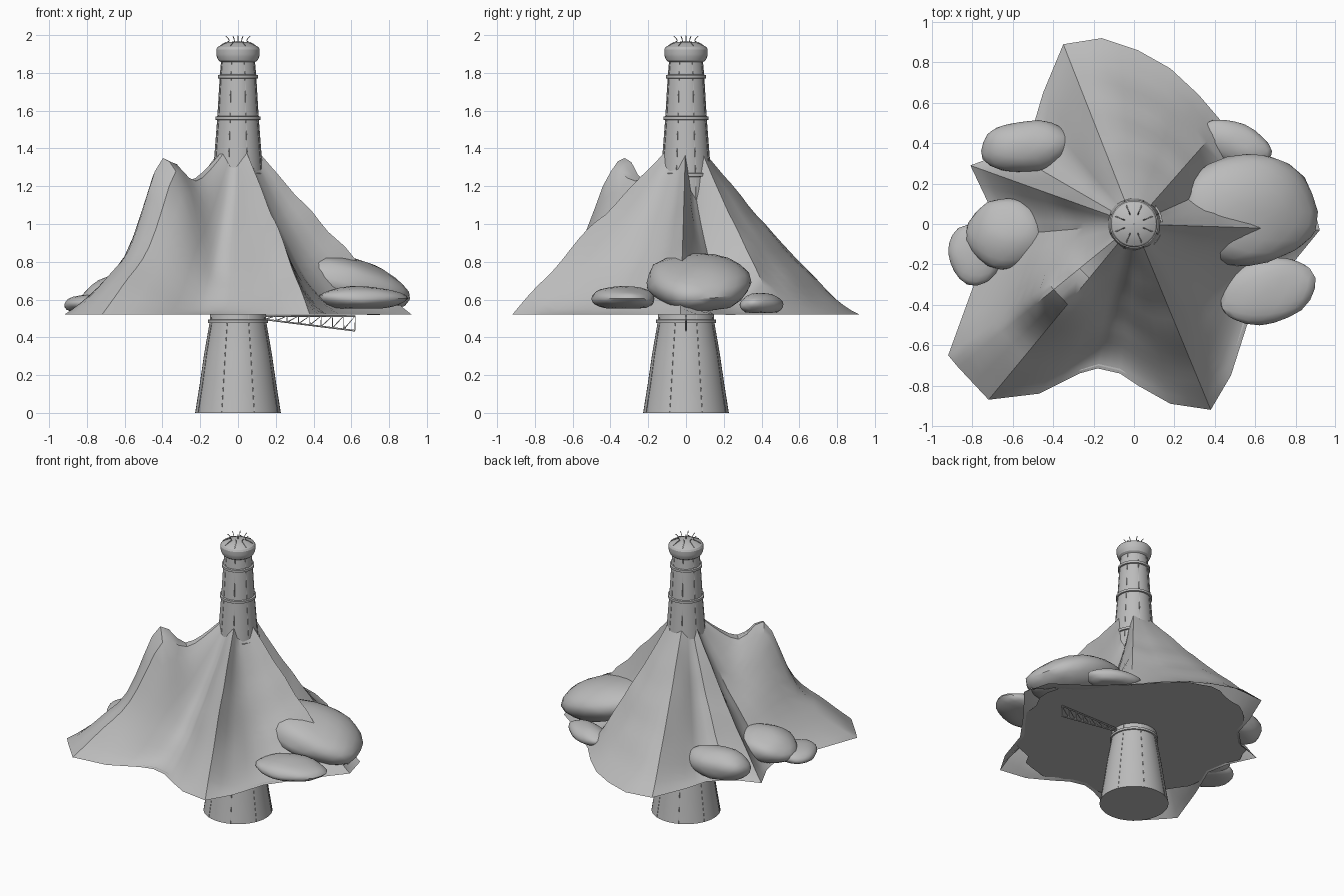
import bpy, bmesh, math, random
from mathutils import Vector, Matrix, noise

random.seed(4)
cube = bpy.data.objects.get("Cube")
if cube:
    bpy.data.objects.remove(cube, do_unlink=True)

stone = bpy.data.materials.new("stone_grey")
stone.use_nodes = True
COLOUR = (0.5, 0.5, 0.5, 1)
stone.diffuse_color = COLOUR
stone.node_tree.nodes["Principled BSDF"].inputs["Base Color"].default_value = COLOUR


def finish(name, bm, sharp_angle=30):
    """Turn a bmesh into a smooth shaded object with sharp creases."""
    bmesh.ops.recalc_face_normals(bm, faces=bm.faces)
    mesh = bpy.data.meshes.new(name)
    bm.to_mesh(mesh)
    bm.free()
    mesh.materials.append(stone)
    obj = bpy.data.objects.new(name, mesh)
    bpy.context.collection.objects.link(obj)
    bpy.ops.object.select_all(action="DESELECT")
    obj.select_set(True)
    bpy.context.view_layer.objects.active = obj
    bpy.ops.object.shade_smooth_by_angle(angle=math.radians(sharp_angle))
    return obj


def lathe(name, profile, sides=48):
    """Revolve (radius, height) points around the z axis."""
    bm = bmesh.new()
    rings = []
    for radius, z in profile:
        rings.append([bm.verts.new((radius * math.cos(a), radius * math.sin(a), z))
                      for a in (math.tau * i / sides for i in range(sides))])
    for low, high in zip(rings, rings[1:]):
        for i in range(sides):
            j = (i + 1) % sides
            bm.faces.new((low[i], low[j], high[j], high[i]))
    bm.faces.new(rings[0])
    bm.faces.new(rings[-1])
    return finish(name, bm)


def rods(name, paths, thickness):
    """Several thin round bars in one curve object."""
    curve = bpy.data.curves.new(name, "CURVE")
    curve.dimensions = "3D"
    curve.bevel_depth = thickness
    curve.bevel_resolution = 1
    curve.use_fill_caps = True
    for path in paths:
        spline = curve.splines.new("POLY")
        spline.points.add(len(path) - 1)
        for point, co in zip(spline.points, path):
            point.co = (*co, 1)
    curve.materials.append(stone)
    obj = bpy.data.objects.new(name, curve)
    bpy.context.collection.objects.link(obj)
    return obj


def polar(radius, angle, z):
    return (radius * math.cos(angle), radius * math.sin(angle), z)


# Tower shaft with flared foot and rounded lantern cap
shaft = [(.227, 0), (.203, .15), (.178, .32), (.15, .48), (.146, .6),
         (.136, 1.2), (.13, 1.3), (.11, 1.56), (.097, 1.78), (.09, 1.86)]
lathe("tower_shaft", shaft)
lathe("tower_cap", [(.088, 1.855), (.104, 1.866), (.112, 1.885), (.115, 1.9),
                    (.115, 1.925), (.108, 1.937), (.085, 1.95), (.05, 1.963),
                    (.004, 1.968)])

# Raised bands around the tower
for label, radius, z in (("lower", .159, .485), ("collar", .142, 1.26),
                         ("middle", .12, 1.56), ("upper", .107, 1.78)):
    lathe(label + "_band", [(radius - .015, z - .012), (radius, z - .008),
                            (radius, z + .008), (radius - .015, z + .012)])

# Vertical seams and crown of spikes
spokes = [math.tau * (i + .5) / 8 for i in range(8)]
rods("tower_seams", [[polar(r, a, max(z, .004)) for r, z in shaft] for a in spokes], .002)
rods("crown_spikes", [[polar(.1, a, 1.945), polar(.075, a, 1.958),
                       polar(.05, a, 1.968), polar(.054, a, 1.98),
                       polar(.07, a, 1.995)] for a in spokes], .0025)
rods("crown_pin", [[(0, 0, 1.96), (0, 0, 1.998)]], .003)

# Mountain outline: rim x, rim y, steepness (low is a ridge, high a valley)
BASE = .52
rim = [(-.92, -.65, 1.15), (-.87, -.71, 1), (-.72, -.87, 1), (-.47, -.84, 1.25),
       (-.27, -.74, 1.45), (-.18, -.715, 1.5), (-.07, -.74, 1.5), (.02, -.8, 1.4),
       (.18, -.89, 1.2), (.38, -.92, .95), (.48, -.75, 1.45), (.56, -.5, 1.6),
       (.74, -.25, 1.55), (.92, -.03, 1.07), (.87, .16, 2.1), (.67, .3, 2.3),
       (.44, .5, 1.1), (.32, .64, 1.25), (.18, .77, 1.3), (.02, .86, 1.3),
       (-.16, .92, 1.25), (-.35, .89, 1.12), (-.45, .65, 1.35), (-.5, .48, 1.5),
       (-.62, .36, 1.5), (-.81, .29, 1.1), (-.72, .1, 1.4), (-.69, -.06, 1.45),
       (-.8, -.32, 1.3)]
rim = [Vector(p) for p in rim]
dense = []
for here, after in zip(rim, rim[1:] + rim[:1]):
    dense += [here, here.lerp(after, .5)]


def shoulder(x, y):
    """Secondary summit on the south-west ridge, broader on its south side."""
    dx, dy = x + .41, y + .345
    along, across = .77 * dx + .64 * dy, .64 * dx - .77 * dy
    spread = .035 if across > 0 else .02
    return .35 * math.exp(-along ** 2 / .02 - across ** 2 / spread)


def slope_point(edge, t):
    """Point on the mountainside, t from 0 at the tower to 1 at the rim."""
    reach = math.hypot(edge.x, edge.y)
    r = .125 + (reach - .125) * t
    x, y = edge.x / reach * r, edge.y / reach * r
    top = 1.42 - .05 * edge.z ** 2
    z = BASE + (top - BASE) * (1 - t) ** edge.z
    rough = noise.noise(Vector((x, y, z)) * 5) * .03 * math.sin(math.pi * t)
    return (x, y, z + shoulder(x, y) * (1 - t) ** .3 + rough)


STEPS = 18
bm = bmesh.new()
columns = [[bm.verts.new(slope_point(e, s / STEPS)) for s in range(STEPS + 1)] for e in dense]
for a, b in zip(columns, columns[1:] + columns[:1]):
    for s in range(STEPS):
        bm.faces.new((a[s], a[s + 1], b[s + 1], b[s]))
finish("mountain_slopes", bm, 34)

# Ragged floor slab closing the underside
bm = bmesh.new()
floor = []
for edge in dense:
    reach = math.hypot(edge.x, edge.y)
    scale = min(reach * .98, .78 + random.uniform(-.04, .04)) / reach
    floor.append(bm.verts.new((edge.x * scale, edge.y * scale, BASE + .006)))
hub = bm.verts.new((0, 0, BASE + .006))
for a, b in zip(floor, floor[1:] + floor[:1]):
    bm.faces.new((hub, b, a))
for face in finish("mountain_floor", bm).data.polygons:
    if face.normal.z > 0:
        face.flip()


# Boulders resting on the lower slopes
def boulder(name, centre, size, tilt=0, turn=0):
    bm = bmesh.new()
    bmesh.ops.create_icosphere(bm, subdivisions=3, radius=1)
    offset = Vector(centre) * 9
    for v in bm.verts:
        v.co *= 1 + .1 * noise.noise(v.co * 1.3 + offset)
        v.co.z = max(v.co.z, -.8)
    matrix = (Matrix.Translation(centre) @ Matrix.Rotation(turn, 4, "Z")
              @ Matrix.Rotation(tilt, 4, "Y") @ Matrix.Diagonal((*size, 1)))
    bmesh.ops.transform(bm, matrix=matrix, verts=bm.verts)
    for v in bm.verts:
        v.co.z = max(v.co.z, BASE + .01)
    finish(name, bm, 40)


boulder("east_large_boulder", (.565, .06, .69), (.34, .28, .14), .25)
boulder("east_front_boulder", (.655, -.33, .605), (.24, .165, .065), 0, .25)
boulder("east_back_boulder", (.51, .4, .575), (.18, .1, .06), 0, -.4)
boulder("west_back_boulder", (-.53, .385, .63), (.23, .13, .11), 0, .1)
boulder("west_inner_boulder", (-.63, -.05, .63), (.2, .18, .1), -.2)
boulder("west_outer_boulder", (-.78, -.15, .575), (.14, .15, .055), 0, .3)

# Flat lattice arm below the floor
BAYS = 8
upper = [(.14 + .48 * i / BAYS, 0, .513) for i in range(BAYS + 1)]
lower = [(x, 0, .495 - .06 * i / BAYS) for i, (x, _, _) in enumerate(upper)]
rods("arm_chords", [[upper[0], upper[-1]], [lower[0], lower[-1]]], .005)
rods("arm_braces", [[lower[i], upper[i + 1], lower[i + 1]] for i in range(BAYS)], .0035)
